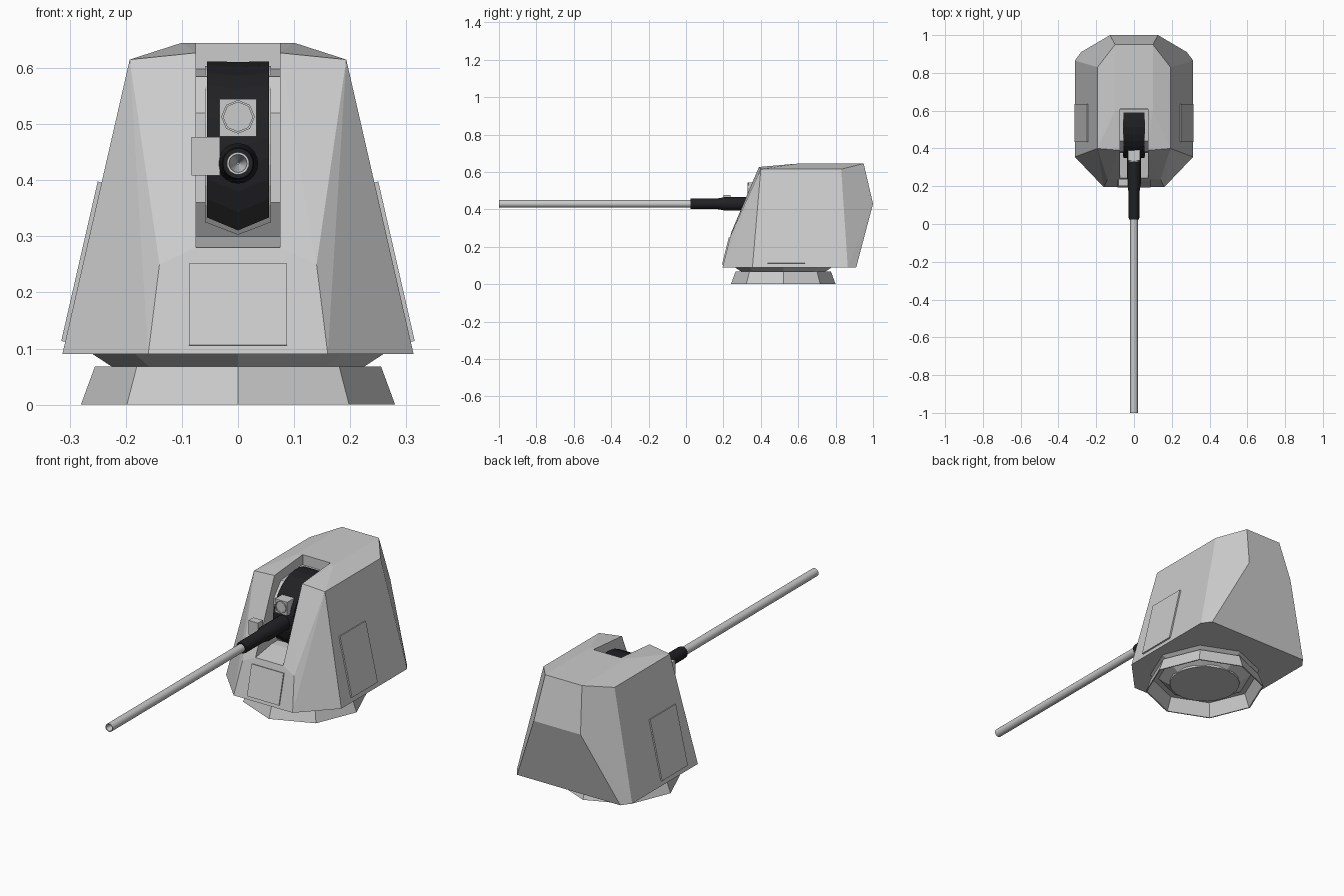
import bpy, bmesh, math
from mathutils import Vector

if "Cube" in bpy.data.objects:
    bpy.data.objects.remove(bpy.data.objects["Cube"])

dark = bpy.data.materials.new("dark_metal")
dark.diffuse_color = (0.015, 0.015, 0.017, 1)
dark.use_nodes = True
dark.node_tree.nodes["Principled BSDF"].inputs["Base Color"].default_value = dark.diffuse_color


def finish(name, bm, mat=None, smooth=False):
    bmesh.ops.recalc_face_normals(bm, faces=bm.faces[:])
    me = bpy.data.meshes.new(name)
    bm.to_mesh(me)
    bm.free()
    ob = bpy.data.objects.new(name, me)
    bpy.context.collection.objects.link(ob)
    if mat:
        me.materials.append(mat)
    if smooth:
        bpy.ops.object.select_all(action='DESELECT')
        bpy.context.view_layer.objects.active = ob
        ob.select_set(True)
        bpy.ops.object.shade_smooth_by_angle(angle=math.radians(35))
    return ob


def hull(name, pts, mat=None):
    bm = bmesh.new()
    for p in pts:
        bm.verts.new(p)
    res = bmesh.ops.convex_hull(bm, input=bm.verts[:])
    junk = set(res["geom_interior"]) | set(res["geom_unused"])
    bmesh.ops.delete(bm, geom=[g for g in junk if isinstance(g, bmesh.types.BMVert)], context='VERTS')
    bmesh.ops.dissolve_limit(bm, angle_limit=math.radians(1.5), verts=bm.verts[:], edges=bm.edges[:])
    return finish(name, bm, mat)


def box(name, x0, x1, y0, y1, z0, z1, mat=None):
    return hull(name, [(x, y, z) for x in (x0, x1) for y in (y0, y1) for z in (z0, z1)], mat)


def panel(name, quad, offset):
    # thin plate: quad pushed outward and inward along the offset
    o = Vector(offset)
    return hull(name, [Vector(p) + o * s for p in quad for s in (1, -1)])


def loft(name, columns, mat=None):
    # bridge equal closed outlines and cap both ends
    bm = bmesh.new()
    cols = [[bm.verts.new(p) for p in c] for c in columns]
    n = len(cols[0])
    for a, b in zip(cols, cols[1:]):
        for i in range(n):
            j = (i + 1) % n
            bm.faces.new((a[i], a[j], b[j], b[i]))
    bm.faces.new(cols[0])
    bm.faces.new(cols[-1])
    return finish(name, bm, mat)


def extrude_x(name, profile, hw, mat=None):
    return loft(name, [[(x, y, z) for y, z in profile] for x in (-hw, hw)], mat)


def revolve(name, profile, n, place, mat=None, smooth=False):
    # profile of (radius, height); place maps (u, v, height) to the scene
    bm = bmesh.new()
    rings = []
    for r, h in profile:
        rings.append([bm.verts.new(place(r * math.cos(t), r * math.sin(t), h))
                      for t in (2 * math.pi * i / n for i in range(n))])
    for a, b in zip(rings, rings[1:]):
        for i in range(n):
            j = (i + 1) % n
            bm.faces.new((a[i], a[j], b[j], b[i]))
    bm.faces.new(rings[0])
    bm.faces.new(rings[-1])
    return finish(name, bm, mat, smooth)


# Faceted gun house
half = [(.16, .195, .09), (.313, .355, .09), (.313, .865, .09), (.28, .91, .09),
        (.14, .235, .25), (.075, .243, .28), (.193, .40, .615), (.075, .39, .627),
        (.193, .83, .615), (.10, .60, .645), (.10, .95, .645), (.127, 1.0, .43)]
house = hull("gun_house", [(s * x, y, z) for x, y, z in half for s in (1, -1)])

# Vertical slot for the gun
cutter = extrude_x("slot_cutter", [(0, .28), (.245, .28), (.37, .30), (.61, .30), (.61, .8), (0, .8)], .075)
mod = house.modifiers.new("slot", 'BOOLEAN')
mod.operation = 'DIFFERENCE'
mod.solver = 'EXACT'
mod.object = cutter
bpy.context.view_layer.objects.active = house
bpy.ops.object.modifier_apply(modifier=mod.name)
bpy.data.objects.remove(cutter)

# Inner backing behind the gun shield
extrude_x("slot_backing", [(.42, .295), (.375, .36), (.385, .52), (.44, .585), (.605, .598), (.605, .295)], .0745)


# Curved gun shield with pointed lower edge
def shield(name, hw, r, edge, mid, mat=None):
    cols = []
    for x, start in ((-hw, edge), (0, mid), (hw, edge)):
        pts = []
        for i in range(13):
            a = math.radians(start + (109 - start) * i / 12)
            pts.append((x, .53 - r * math.cos(a), .43 + r * math.sin(a)))
        cols.append(pts + [(x, .53, .43)])
    return loft(name, cols, mat)


shield("gun_shield", .055, .182, -32, -41, dark)
shield("shield_trim", .059, .174, -37, -47)

# Barrel and sleeve
along_y = lambda u, v, h: (u, h, .43 + v)
revolve("barrel", [(.02, .06), (.02, -1), (.016, -1), (.002, -.93)], 20, along_y, None, True)
revolve("barrel_sleeve", [(.018, .025), (.027, .025), (.029, .04), (.029, .17), (.036, .21), (.036, .42)],
        20, along_y, dark, True)

# Sight on the shield and small side box
box("sight_box", -.033, .033, .335, .41, .478, .545)
revolve("sight_lens", [(.03, .35), (.03, .329), (.026, .329), (.026, .333)], 8,
        lambda u, v, h: (u, h, .513 + v))
box("side_box", -.083, -.032, .20, .238, .408, .477)

# Access panels on the front and both sides
panel("front_panel", [(-.087, .199, .105), (.087, .199, .105), (.087, .235, .25), (-.087, .235, .25)],
      (0, -.006, .0015))
for s, side in ((1, "right"), (-1, "left")):
    quad = [(s * (.3336 - .2286 * z), y, z) for y in (.435, .635) for z in (.112, .396)]
    panel(side + "_panel", quad, (s * .007, 0, .0016))

# Eight-sided hollow base ring with neck
revolve("base_ring", [(.165, .03), (.22, .066), (.248, .066), (.274, 0), (.28, 0), (.255, .068),
                      (.225, .068), (.262, .092)], 8, lambda u, v, h: (u, .52 + v, h))
revolve("base_disc", [(.165, .027), (.165, .06)], 24, lambda u, v, h: (u, .52 + v, h))
